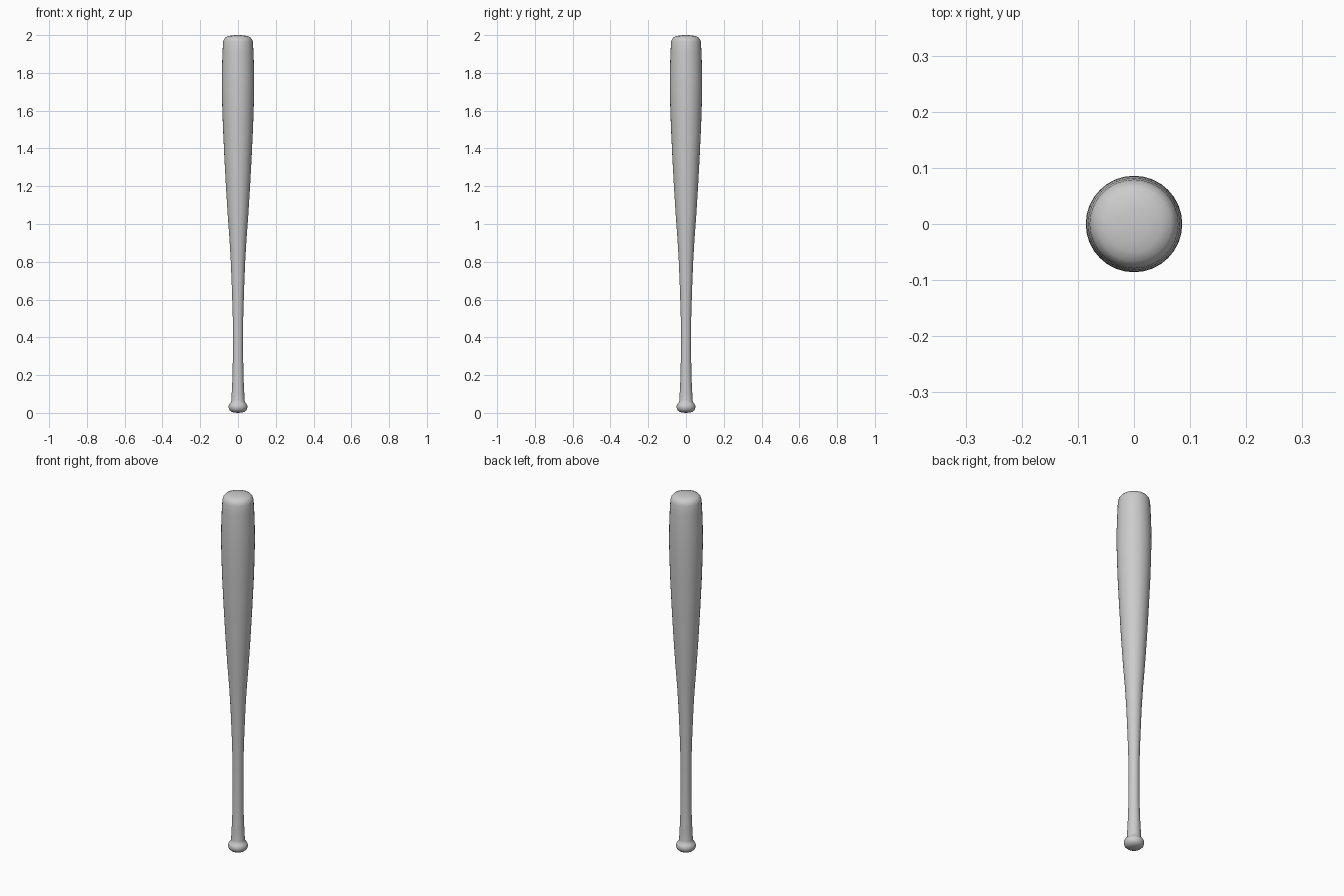
import bpy, bmesh, math

if "Cube" in bpy.data.objects:
    bpy.data.objects.remove(bpy.data.objects["Cube"])

SIDES = 32
# Bat outline as (radius, height), from the knob base to the crown
PROFILE = [
    (0.0, 0.0), (0.022, 0.002), (0.036, 0.007), (0.046, 0.016), (0.050, 0.028),
    (0.049, 0.040), (0.044, 0.049), (0.037, 0.056), (0.035, 0.068),
    (0.033, 0.11), (0.030, 0.17), (0.028, 0.24), (0.027, 0.36), (0.0275, 0.50),
    (0.032, 0.65), (0.038, 0.80), (0.045, 0.92), (0.054, 1.04), (0.064, 1.20),
    (0.073, 1.37), (0.080, 1.52), (0.084, 1.64), (0.086, 1.74), (0.085, 1.82),
    (0.082, 1.91), (0.079, 1.962), (0.075, 1.977), (0.066, 1.988), (0.050, 1.995),
    (0.027, 1.999), (0.0, 2.0),
]

# Turn the outline around the vertical axis
bm = bmesh.new()
verts = [bm.verts.new((r, 0, z)) for r, z in PROFILE]
edges = [bm.edges.new(pair) for pair in zip(verts, verts[1:])]
bmesh.ops.spin(bm, geom=verts + edges, cent=(0, 0, 0), axis=(0, 0, 1),
               angle=2 * math.pi, steps=SIDES, use_merge=True)
bmesh.ops.remove_doubles(bm, verts=bm.verts, dist=1e-5)
bmesh.ops.recalc_face_normals(bm, faces=bm.faces)
mesh = bpy.data.meshes.new("baseball_bat")
bm.to_mesh(mesh)
bm.free()

bat = bpy.data.objects.new("baseball_bat", mesh)
bpy.context.collection.objects.link(bat)
bpy.context.view_layer.objects.active = bat
bat.select_set(True)
bpy.ops.object.shade_smooth_by_angle(angle=math.radians(40))
